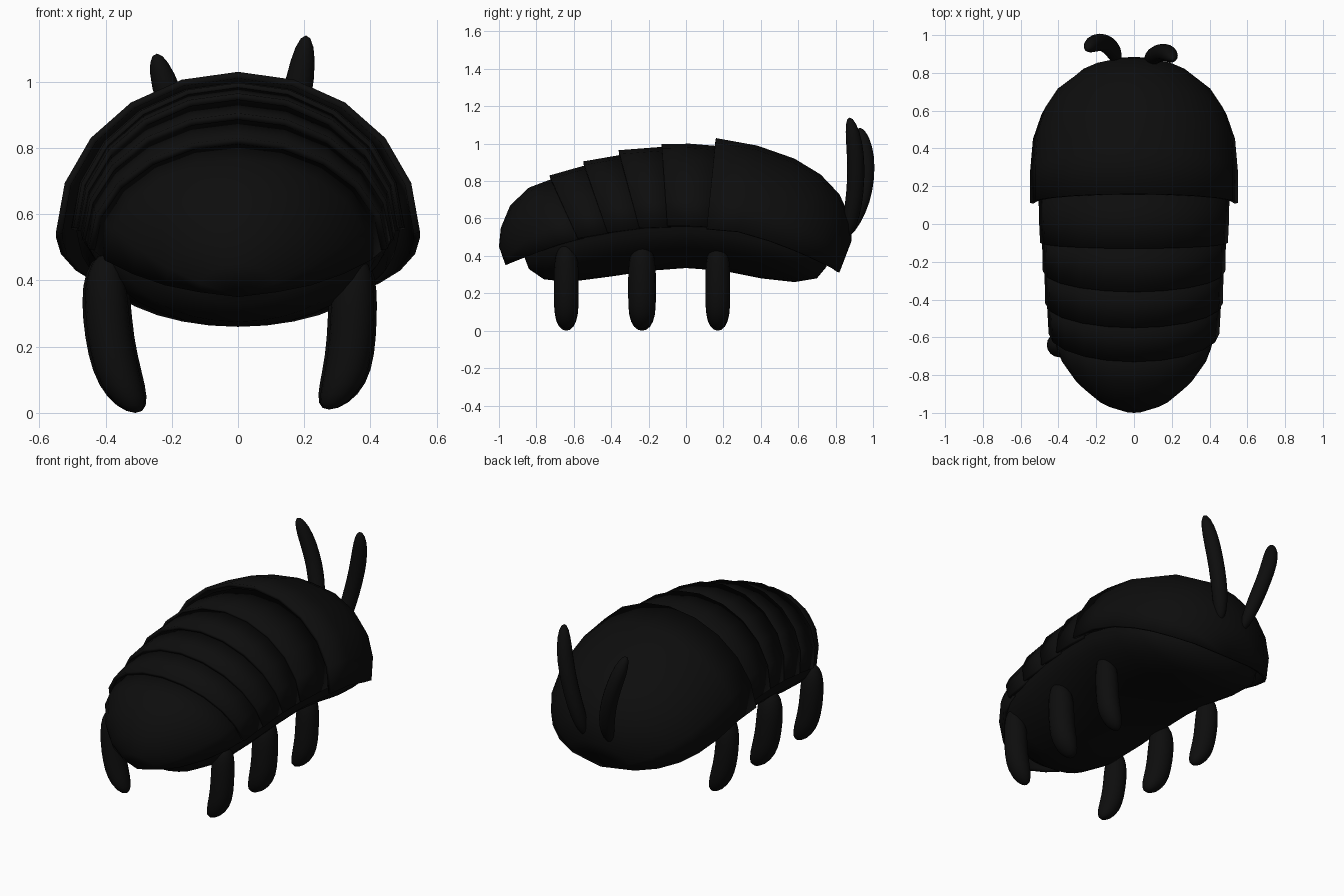
import bpy, bmesh, math
from mathutils import Vector

cube = bpy.data.objects.get("Cube")
if cube:
    bpy.data.objects.remove(cube, do_unlink=True)

black = bpy.data.materials.new("matte_black")
black.use_nodes = True
black.diffuse_color = (0.004, 0.004, 0.004, 1)
black.node_tree.nodes["Principled BSDF"].inputs["Base Color"].default_value = (0.004, 0.004, 0.004, 1)


def finish(bm, name, angle):
    """Turn a bmesh into a smooth shaded, black object."""
    bmesh.ops.recalc_face_normals(bm, faces=bm.faces)
    mesh = bpy.data.meshes.new(name)
    bm.to_mesh(mesh)
    bm.free()
    mesh.materials.append(black)
    obj = bpy.data.objects.new(name, mesh)
    bpy.context.collection.objects.link(obj)
    bpy.ops.object.select_all(action='DESELECT')
    obj.select_set(True)
    bpy.context.view_layer.objects.active = obj
    bpy.ops.object.shade_smooth_by_angle(angle=math.radians(angle))
    return obj


def loft(rings, steps=10):
    """Join half-ellipse arches, each given as crown y, crown z, rim y, rim z, half width."""
    bm = bmesh.new()
    rows = []
    for crown_y, crown_z, rim_y, rim_z, w in rings:
        row = []
        for i in range(steps + 1):
            a = math.pi * i / steps
            s = math.sin(a)
            row.append(bm.verts.new((w * math.cos(a),
                                     rim_y + (crown_y - rim_y) * s,
                                     rim_z + (crown_z - rim_z) * s)))
        rows.append(row)
    for r0, r1 in zip(rows, rows[1:]):
        for i in range(steps):
            bm.faces.new((r0[i], r0[i + 1], r1[i + 1], r1[i]))
    bmesh.ops.remove_doubles(bm, verts=bm.verts, dist=0.0005)
    return bm


def plate(name, rings):
    """An armour plate with a thin inward wall."""
    obj = finish(loft(rings), name, 50)
    wall = obj.modifiers.new("wall", 'SOLIDIFY')
    wall.thickness = 0.02
    wall.offset = -1


def limb(name, path, r):
    """A round-ended capsule bent along a cubic curve."""
    a, b, c, d = [Vector(p) for p in path]
    bm = bmesh.new()
    bmesh.ops.create_uvsphere(bm, u_segments=16, v_segments=14, radius=1)
    for v in bm.verts:
        z = max(-1, min(1, v.co.z))
        t = (1 - z) / 2
        u = 1 - t
        side = Vector((v.co.x, v.co.y, 0))
        if side.length > 1e-5:
            side.normalize()
        centre = a * u**3 + b * 3 * u * u * t + c * 3 * u * t * t + d * t**3
        v.co = centre + side * r * math.sqrt(max(0, 1 - z**4))
    finish(bm, name, 60)


# Armour plates, from the head shield to the tail
plate("head_shield", [
    (.16, 1.03, .11, .545, .55), (.38, .99, .28, .53, .55),
    (.58, .92, .45, .48, .535), (.72, .835, .58, .43, .49),
    (.82, .73, .67, .39, .425), (.88, .6, .74, .355, .33),
    (.885, .48, .79, .33, .21), (.82, .31, .82, .31, 0)])
plate("back_plate_1", [(.2, .985, .14, .555, .505), (.02, 1, .02, .56, .503), (-.13, .997, -.1, .56, .497)])
plate("back_plate_2", [(-.1, .985, -.08, .555, .487), (-.36, .965, -.25, .55, .483)])
plate("back_plate_3", [(-.32, .945, -.22, .55, .475), (-.55, .905, -.42, .525, .47)])
plate("back_plate_4", [(-.5, .895, -.4, .525, .462), (-.73, .83, -.58, .495, .452)])
plate("tail_plate", [
    (-.68, .825, -.55, .495, .442), (-.84, .765, -.68, .46, .4),
    (-.94, .67, -.79, .42, .32), (-.99, .55, -.88, .385, .22),
    (-1, .45, -.93, .365, .12), (-.965, .35, -.965, .35, 0)])

# Soft belly, arched downwards and closed inside the shell
belly = loft([
    (-.87, .41, -.86, .45, .05), (-.84, .33, -.82, .46, .2),
    (-.76, .275, -.74, .48, .35), (-.63, .26, -.6, .51, .42),
    (-.4, .29, -.4, .54, .455), (-.2, .32, -.2, .56, .47),
    (0, .335, 0, .57, .48), (.2, .32, .2, .56, .49),
    (.4, .28, .4, .52, .48), (.58, .26, .56, .47, .44),
    (.7, .28, .66, .44, .36), (.75, .34, .72, .43, .22),
    (.77, .4, .77, .43, .04)], 16)
bmesh.ops.holes_fill(belly, edges=[e for e in belly.edges if e.is_boundary], sides=0)
finish(belly, "belly", 60)

# Three pairs of legs curling inwards at the feet
for label, y, r in (("front", -.64, .066), ("middle", -.235, .074), ("rear", .17, .066)):
    limb(label + "_leg_right", [(-.4, y, .48), (-.4, y, .3), (-.395, y, .15), (-.31, y, 0)], r)
    limb(label + "_leg_left", [(.36, y, .47), (.33, y, .3), (.37, y, .15), (.275, y, .01)], r)

# Feelers
limb("feeler_right", [(-.09, .86, .5), (-.12, .98, .74), (-.2, .98, .9), (-.245, .93, 1.085)], .046)
limb("feeler_left", [(.08, .86, .5), (.11, .91, .7), (.18, .93, .9), (.205, .875, 1.14)], .046)
